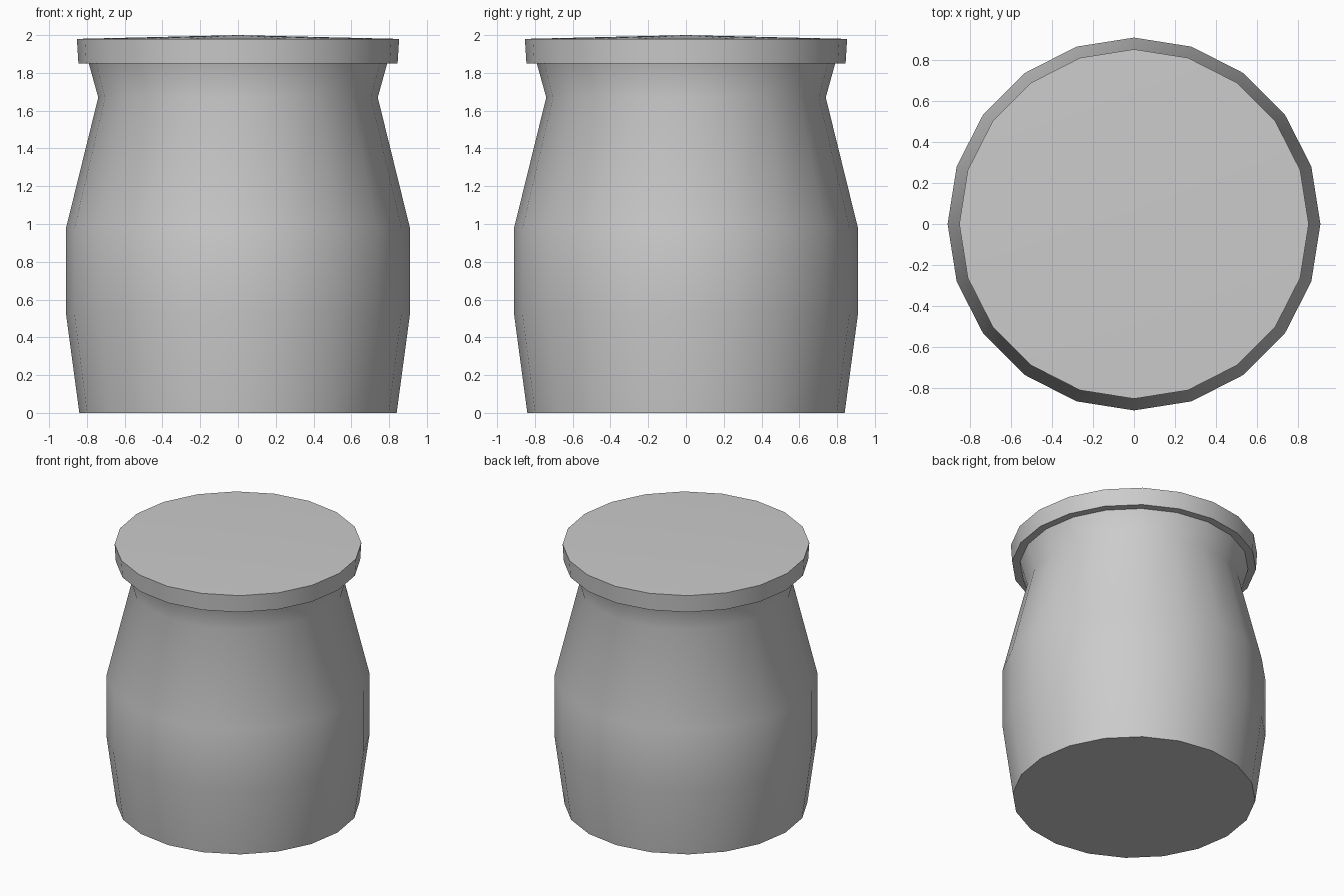
import bpy, bmesh
from math import cos, sin, tau, radians

if "Cube" in bpy.data.objects:
    bpy.data.objects.remove(bpy.data.objects["Cube"])

SIDES = 20


def lathe(name, profile):
    """Revolve (radius, z) points about z; radius 0 becomes a single pole."""
    bm = bmesh.new()
    rings = []
    for r, z in profile:
        if r == 0:
            rings.append([bm.verts.new((0, 0, z))] * SIDES)
        else:
            rings.append([bm.verts.new((r * cos(tau * i / SIDES), r * sin(tau * i / SIDES), z))
                          for i in range(SIDES)])
    for a, b in zip(rings, rings[1:]):
        for i in range(SIDES):
            j = (i + 1) % SIDES
            corners = dict.fromkeys((a[i], a[j], b[j], b[i]))
            bm.faces.new(list(corners))
    mesh = bpy.data.meshes.new(name)
    bm.to_mesh(mesh)
    bm.free()
    obj = bpy.data.objects.new(name, mesh)
    bpy.context.collection.objects.link(obj)
    bpy.ops.object.select_all(action='DESELECT')
    obj.select_set(True)
    bpy.context.view_layer.objects.active = obj
    bpy.ops.object.shade_smooth_by_angle(angle=radians(40))
    return obj


# Jar body: flat base, bulging belly, pinched neck flaring up to the lid
lathe("jar_body", [(0, 0), (0.84, 0), (0.91, 0.52), (0.91, 0.98),
                   (0.74, 1.67), (0.79, 1.85)])

# Lid: overhanging disc with a very shallow domed top
lathe("jar_lid", [(0, 1.85), (0.845, 1.85), (0.853, 1.98), (0, 2.0)])
